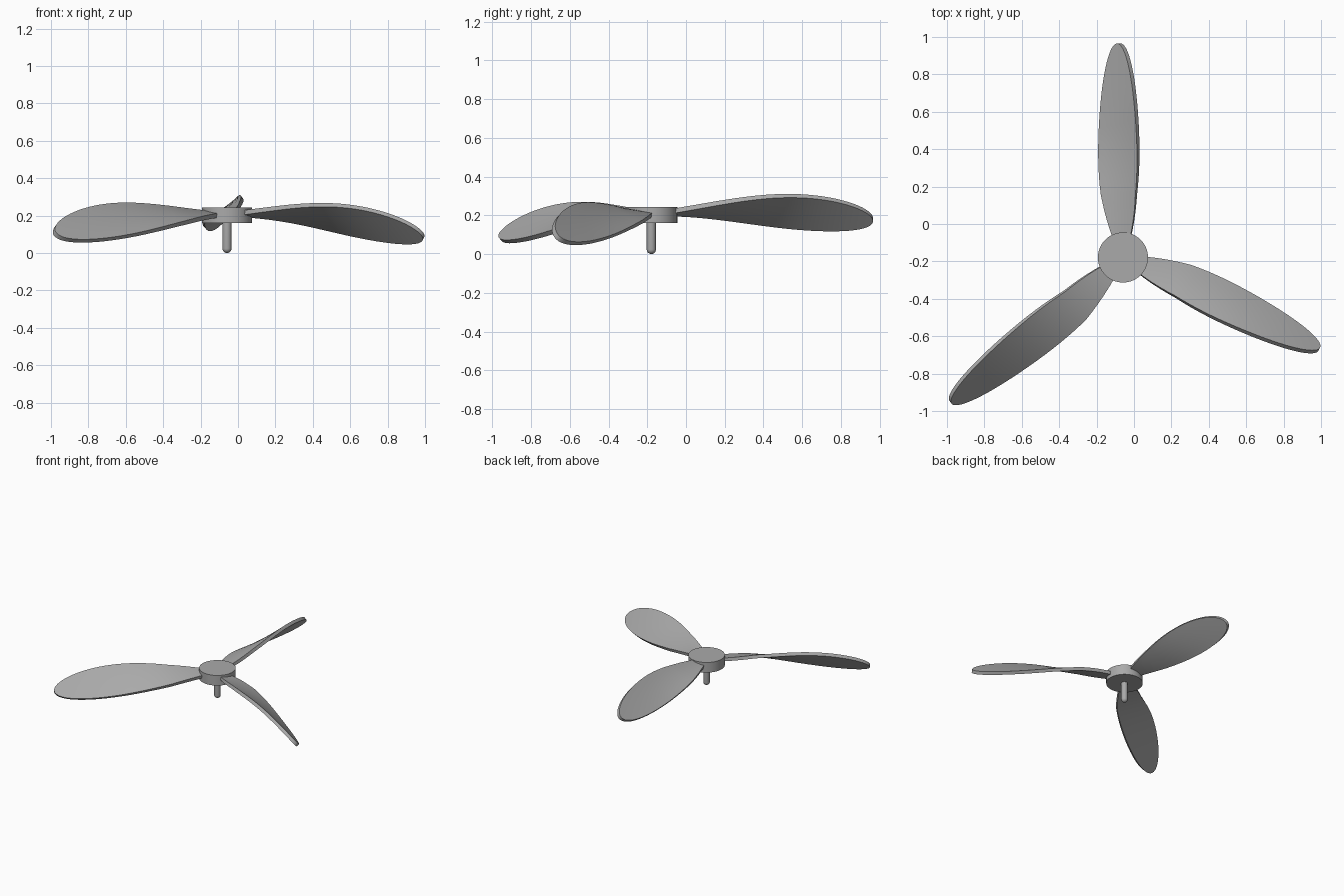
import bpy, bmesh, math
from mathutils import Vector

if "Cube" in bpy.data.objects:
    bpy.data.objects.remove(bpy.data.objects["Cube"])

CX, CY = -0.059, -0.179          # axis of the hub

grey = bpy.data.materials.new("mid_grey")
grey.diffuse_color = (0.4, 0.4, 0.4, 1)
grey.use_nodes = True
grey.node_tree.nodes["Principled BSDF"].inputs["Base Color"].default_value = grey.diffuse_color


def finish(name, bm, angle=35):
    bmesh.ops.recalc_face_normals(bm, faces=bm.faces)
    me = bpy.data.meshes.new(name)
    bm.to_mesh(me)
    bm.free()
    me.materials.append(grey)
    ob = bpy.data.objects.new(name, me)
    bpy.context.collection.objects.link(ob)
    bpy.ops.object.select_all(action='DESELECT')
    ob.select_set(True)
    bpy.context.view_layer.objects.active = ob
    bpy.ops.object.shade_smooth_by_angle(angle=math.radians(angle))
    return ob


def lathe(name, profile, segs):
    """Spin a radius/height profile about the hub axis."""
    bm = bmesh.new()
    vs = [bm.verts.new((CX + r, CY, z)) for r, z in profile]
    es = [bm.edges.new(p) for p in zip(vs, vs[1:])]
    bmesh.ops.spin(bm, geom=vs + es, cent=(CX, CY, 0), axis=(0, 0, 1),
                   angle=2 * math.pi, steps=segs)
    bmesh.ops.remove_doubles(bm, verts=bm.verts, dist=1e-5)
    return finish(name, bm)


def interp(x, pts):
    for (a, p), (b, q) in zip(pts, pts[1:]):
        if x <= b:
            return p + (q - p) * (x - a) / (b - a)
    return pts[-1][1]


PITCH = [(0, 3), (0.48, 33), (0.67, 42), (0.9, 47), (1, 49)]
THICK, ROWS, COLS = 0.025, 40, 6


def blade(name, heading, length, offset, z_mid, z_tip):
    """Twisted, drooping paddle with a rounded tip; clockwise edge is high."""
    a = math.radians(heading)
    out = Vector((math.cos(a), math.sin(a), 0))
    right = Vector((out.y, -out.x, 0))
    up = Vector((0, 0, 1))
    z_root = 0.205
    bm = bmesh.new()
    rings = []
    for i in range(ROWS + 1):
        s = i / ROWS
        t = 0.08 + 0.92 * (1 - (1 - s) ** 2)
        chord = max(0.592 * t ** 0.75 * math.sqrt(max(1 - t, 0)), 0.006)
        p = math.radians(sum(interp(min(max(t + d, 0), 1), PITCH)
                             for d in (-.1, -.05, 0, .05, .1)) / 5)
        # quadratic centre line through root, middle and tip heights
        z = (z_root * (1 - t) * (1 - 2 * t) + z_mid * 4 * t * (1 - t)
             + z_tip * t * (2 * t - 1))
        c = (Vector((CX, CY, z)) + out * (length * t)
             - right * (offset * min(1, t / 0.3)))
        across = right * math.cos(p) + up * math.sin(p)
        normal = up * math.cos(p) - right * math.sin(p)
        us = [k / COLS - 0.5 for k in range(COLS + 1)]
        ring = [c + across * (u * chord) + normal * (THICK / 2) for u in us]
        ring += [c + across * (u * chord) - normal * (THICK / 2) for u in reversed(us)]
        rings.append([bm.verts.new(v) for v in ring])
    n = len(rings[0])
    for r0, r1 in zip(rings, rings[1:]):
        for k in range(n):
            bm.faces.new((r0[k], r0[(k + 1) % n], r1[(k + 1) % n], r1[k]))
    bm.faces.new(rings[0])
    bm.faces.new(rings[-1])
    return finish(name, bm)


# Hub disc
lathe("hub", [(0, 0.16), (0.134, 0.16), (0.134, 0.242), (0, 0.242)], 64)

# Shaft with a rounded lower end
R = 0.024
tip = [(R * math.sin(math.radians(d)), R * (1 - math.cos(math.radians(d))))
       for d in range(0, 91, 15)]
lathe("shaft", tip + [(R, 0.18), (0, 0.18)], 32)

# Blades: heading, length, sideways offset, middle height, tip height
blade("back_blade", 90, 1.144, 0.022, 0.225, 0.178)
blade("right_blade", -26.5, 1.158, 0.030, 0.188, 0.092)
blade("left_blade", 218, 1.203, 0.043, 0.190, 0.105)
